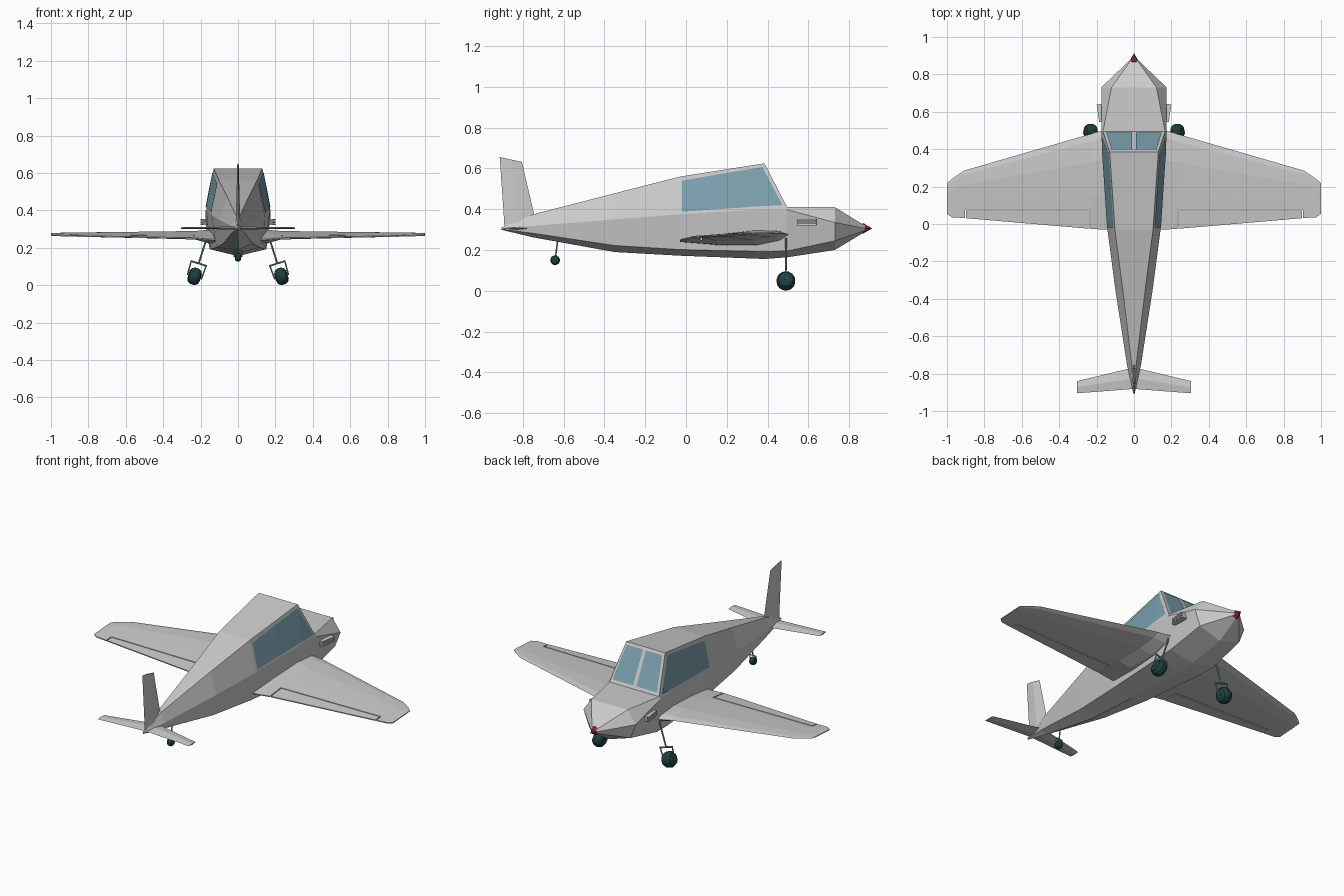
import bpy, bmesh
from math import cos, sin, pi
from mathutils import Vector
from mathutils.bvhtree import BVHTree

if "Cube" in bpy.data.objects:
    bpy.data.objects.remove(bpy.data.objects["Cube"])


def material(name, rgb):
    m = bpy.data.materials.new(name)
    m.diffuse_color = (*rgb, 1)
    m.use_nodes = True
    m.node_tree.nodes["Principled BSDF"].inputs["Base Color"].default_value = m.diffuse_color
    return m


GLASS = material("glass", (0.20, 0.36, 0.43))
RUBBER = material("rubber", (0.012, 0.05, 0.05))
METAL = material("strut_metal", (0.16, 0.36, 0.33))
RED = material("spinner_red", (0.25, 0.03, 0.07))


def finish(bm, name, mat=None, mirror=False, solid=True):
    if solid:
        bmesh.ops.recalc_face_normals(bm, faces=bm.faces)
    me = bpy.data.meshes.new(name)
    bm.to_mesh(me)
    bm.free()
    ob = bpy.data.objects.new(name, me)
    bpy.context.collection.objects.link(ob)
    if mat:
        me.materials.append(mat)
    if mirror:
        ob.modifiers.new("mirror", 'MIRROR')
    return ob


def loft(bm, rings):
    """Skin a list of equal-length point rings and cap both ends."""
    vs = [[bm.verts.new(p) for p in r] for r in rings]
    n = len(vs[0])
    for a, b in zip(vs, vs[1:]):
        for i in range(n):
            j = (i + 1) % n
            bm.faces.new((a[i], a[j], b[j], b[i]))
    bm.faces.new(vs[0])
    bm.faces.new(vs[-1])


def lathe(bm, centre, axis, profile, n):
    """Rings of (offset along axis, radius)."""
    c, ax = Vector(centre), Vector(axis).normalized()
    u = ax.orthogonal().normalized()
    w = ax.cross(u)
    loft(bm, [[c + ax * d + (u * cos(2 * pi * i / n) + w * sin(2 * pi * i / n)) * r
               for i in range(n)] for d, r in profile])


def rod(bm, a, b, r, n=6):
    a, b = Vector(a), Vector(b)
    lathe(bm, a, b - a, [(0, r), ((b - a).length, r)], n)


def box(bm, x0, x1, y0, y1, z0, z1):
    loft(bm, [[(x, y0, z0), (x, y1, z0), (x, y1, z1), (x, y0, z1)] for x in (x0, x1)])


# Fuselage: y, top (w, z), shoulder (w, z), chine (w, z), keel z
stations = [
    (-0.905, .003, .310, .004, .306, .003, .302, .299),
    (-0.75, .012, .375, .038, .318, .032, .282, .262),
    (-0.35, .060, .478, .100, .350, .080, .222, .190),
    (-0.03, .102, .560, .142, .375, .115, .202, .172),
    (0.385, .130, .625, .170, .400, .148, .192, .156),
    (0.495, .166, .412, .174, .398, .152, .195, .164),
    (0.73, .120, .410, .175, .335, .140, .245, .200),
    (0.88, .014, .318, .018, .306, .014, .296, .290),
]
bm = bmesh.new()
loft(bm, [[(-tw, y, tz), (tw, y, tz), (mw, y, mz), (cw, y, cz), (0, y, kz), (-cw, y, cz), (-mw, y, mz)]
          for y, tw, tz, mw, mz, cw, cz, kz in stations])
skin = BVHTree.FromBMesh(bm)
finish(bm, "fuselage")

# Side windows, projected on the cabin side
bm = bmesh.new()


def on_side(y, z):
    hit = skin.ray_cast(Vector((1, y, z)), Vector((-1, 0, 0)))[0]
    return bm.verts.new((hit.x + 0.004, y, z))


top = [on_side(y, z) for y, z in ((-.02, .540), (.18, .575), (.375, .607))]
low = [on_side(y, z) for y, z in ((-.02, .388), (.18, .402), (.375, .415))]
for i in range(2):
    bm.faces.new((low[i], low[i + 1], top[i + 1], top[i]))
bm.faces.new((low[2], on_side(.473, .420), top[2]))
finish(bm, "side_window", GLASS, mirror=True, solid=False)

# Windscreen panes, split by a centre post
bm = bmesh.new()


def on_screen(u, v):
    half = .130 + .036 * v
    return bm.verts.new((half * u, .389 + .11 * v, .627 - .213 * v))


bm.faces.new([on_screen(u, v) for u, v in ((.07, .07), (.07, .92), (.91, .92), (.90, .07))])
finish(bm, "windscreen", GLASS, mirror=True, solid=False)

# Wings: x, leading y, trailing y, z, rise, drop
bm = bmesh.new()
rings = []
for x, le, te, z, up, dn in [(.08, .52, -.03, .258, .035, .045), (.16, .503, -.03, .260, .030, .042),
                             (.23, .482, -.026, .266, .018, .024), (.91, .285, .032, .271, .007, .009),
                             (.975, .240, .036, .272, .005, .006), (1.0, .218, .055, .272, .003, .003)]:
    c = le - te
    rings.append([(x, le - c * f, z + dz + c * .03 * (1 - 2 * f)) for f, dz in
                  ((0, 0), (.08, up * .6), (.3, up), (.65, up * .7), (1, .003),
                   (1, -.003), (.65, -dn * .7), (.3, -dn), (.08, -dn * .6))])
loft(bm, rings)
wing = finish(bm, "wing")

# Aileron gaps cut through the wing
cutters = []
for b in ((.235, .90, .072, .078), (.232, .238, -.06, .074), (.897, .903, -.06, .074)):
    bm = bmesh.new()
    box(bm, *b, .15, .4)
    cut = finish(bm, "aileron_gap_cutter")
    cut.hide_render = True
    cutters.append(cut)
    mod = wing.modifiers.new("gap", 'BOOLEAN')
    mod.operation, mod.solver, mod.object = 'DIFFERENCE', 'EXACT', cut
bpy.context.view_layer.update()
cut_mesh = bpy.data.meshes.new_from_object(wing.evaluated_get(bpy.context.evaluated_depsgraph_get()))
wing.modifiers.clear()
wing.data = cut_mesh
for cut in cutters:
    bpy.data.objects.remove(cut)
wing.modifiers.new("mirror", 'MIRROR')

# Tailplane
bm = bmesh.new()
loft(bm, [[(x, le, .306), (x, (le + te) / 2, .306 + t), (x, te, .306), (x, (le + te) / 2, .306 - t)]
          for x, le, te, t in ((.004, -.768, -.882, .008), (.305, -.84, -.905, .004))])
finish(bm, "tailplane", mirror=True)

# Fin
bm = bmesh.new()
loft(bm, [[(0, *a), (t, (a[0] + b[0]) / 2, (a[1] + b[1]) / 2), (0, *b), (-t, (a[0] + b[0]) / 2, (a[1] + b[1]) / 2)]
          for a, b, t in (((-.735, .33), (-.89, .305), .014), ((-.745, .375), (-.894, .37), .011),
                          ((-.805, .632), (-.914, .656), .004))])
finish(bm, "fin")

# Exhaust louvres on the nose
bm = bmesh.new()
for z in (.325, .337, .349):
    loft(bm, [[(.16, y, z - .004), (w, y, z - .004), (w, y, z + .004), (.16, y, z + .004)]
              for y, w in ((.545, .186), (.64, .2))])
box(bm, .16, .19, .636, .642, .322, .352)
finish(bm, "exhaust", mirror=True)

# Spinner with a small flared collar
bm = bmesh.new()
lathe(bm, (0, 0, .306), (0, 1, 0), [(.862, .012), (.868, .027), (.882, .018), (.912, .001)], 8)
finish(bm, "spinner", RED)

# Main gear: splayed strut, fork and fat wheel
hub = Vector((.232, .49, .048))
leg = (Vector((.168, .49, .25)) - hub).normalized()
axle = Vector((leg.z, 0, -leg.x))
TYRE = [(-.034, .02), (-.028, .036), (-.012, .046), (.012, .046), (.028, .036), (.034, .02)]
bm = bmesh.new()
crown = hub + leg * .072
rod(bm, crown, hub + leg * .22, .005)
rod(bm, crown - axle * .045, crown + axle * .045, .005)
rod(bm, hub - axle * .042, hub + axle * .042, .005)
for s in (-1, 1):
    rod(bm, crown + axle * .042 * s, hub + axle * .039 * s, .004)
finish(bm, "main_strut", METAL, mirror=True)
bm = bmesh.new()
lathe(bm, hub, axle, TYRE, 14)
finish(bm, "main_wheel", RUBBER, mirror=True)

# Tail wheel
bm = bmesh.new()
lathe(bm, (0, -.642, .15), (1, 0, 0), [(d * .5, r * .52) for d, r in TYRE], 12)
finish(bm, "tail_wheel", RUBBER)
bm = bmesh.new()
for s in (-1, 1):
    rod(bm, (.02 * s, -.642, .15), (.02 * s, -.638, .185), .003)
rod(bm, (-.022, -.638, .185), (.022, -.638, .185), .003)
rod(bm, (0, -.638, .185), (0, -.628, .255), .004)
finish(bm, "tail_strut", METAL)
